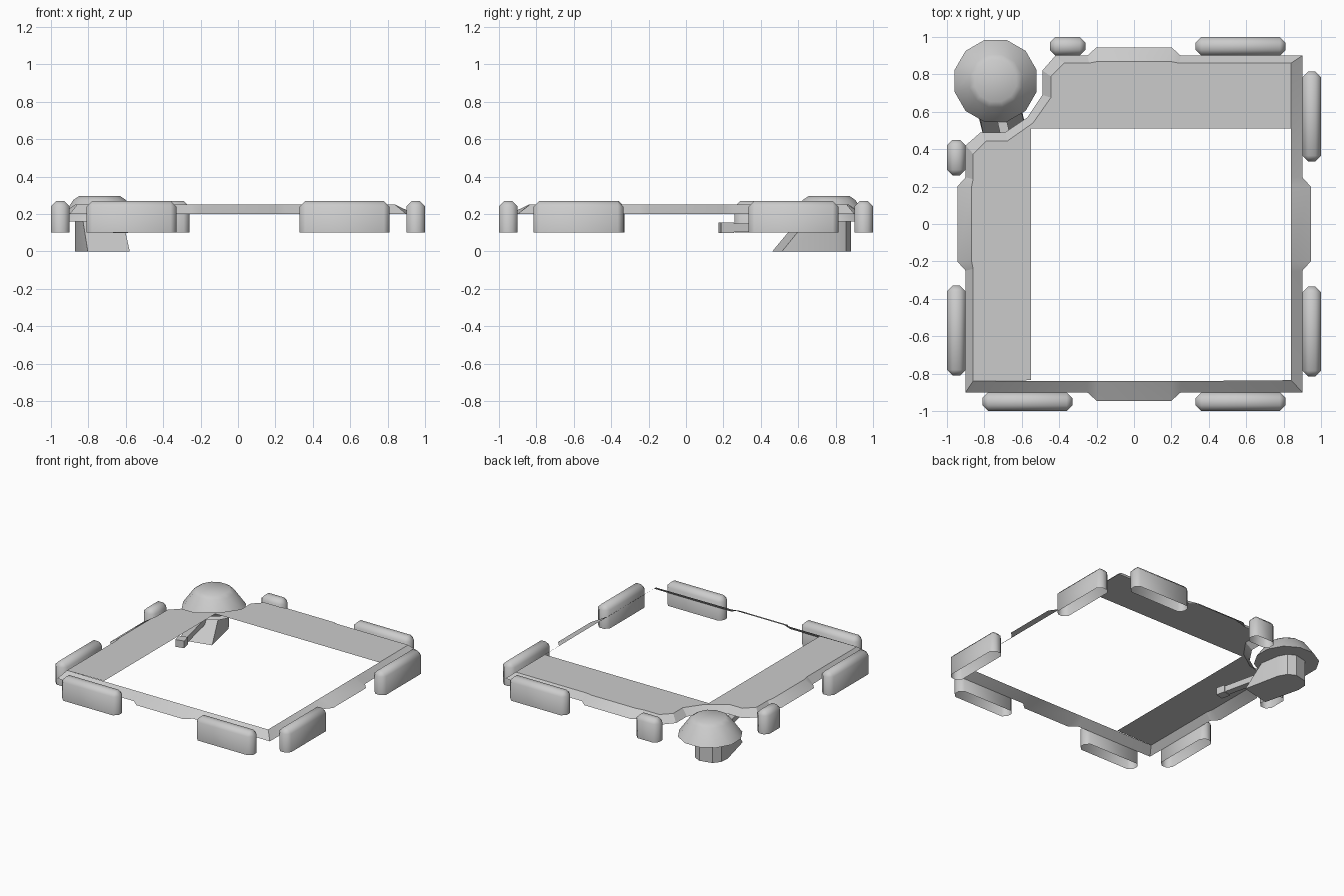
import bpy, bmesh, math
from mathutils import Matrix, Vector

if "Cube" in bpy.data.objects:
    bpy.data.objects.remove(bpy.data.objects["Cube"])


def finish(bm, name, smooth=None, matrix=None):
    bmesh.ops.recalc_face_normals(bm, faces=bm.faces)
    me = bpy.data.meshes.new(name)
    bm.to_mesh(me)
    bm.free()
    ob = bpy.data.objects.new(name, me)
    bpy.context.collection.objects.link(ob)
    if matrix:
        ob.matrix_world = matrix
    if smooth:
        bpy.ops.object.select_all(action='DESELECT')
        ob.select_set(True)
        bpy.context.view_layer.objects.active = ob
        bpy.ops.object.shade_smooth_by_angle(angle=math.radians(smooth))
    return ob


# Frame: half outline (back and right), mirrored over the diagonal
outer = [(-.57, .57), (-.49, .69), (-.49, .82), (-.42, .9), (-.25, .9), (-.2, .945), (.2, .945),
         (.25, .9), (.9, .9), (.9, .25), (.945, .2), (.945, -.2), (.9, -.25), (.9, -.9)]
fold = [(-.54, .54), (-.445, .675), (-.445, .79), (-.375, .86), (-.24, .86), (-.19, .87), (.19, .87),
        (.24, .86), (.84, .86), (.84, .25), (.84, .2), (.84, -.2), (.84, -.25), (.84, -.835)]


def mirrored(pts):
    return pts + [(-y, -x) for x, y in reversed(pts[1:-1])]


bm = bmesh.new()
vo = [bm.verts.new((x, y, .2)) for x, y in mirrored(outer)]
vi = [bm.verts.new((x, y, .25)) for x, y in mirrored(fold)]
n = len(vo)
for i in range(n):
    j = (i + 1) % n
    bm.faces.new((vo[i], vo[j], vi[j], vi[i]))
# wide flat L-shaped deck along the back and left
hole = [bm.verts.new((x, y, .25)) for x, y in [(.84, .51), (-.55, .51), (-.55, -.835)]]
bm.faces.new((vi[1:9] + hole[:2] + [vi[0]]))
bm.faces.new([vi[0], hole[1], hole[2]] + vi[n - 8:])
finish(bm, "frame", 20)


# Edge pads: open-bottomed rounded boxes
def pad(name, x, y, length, along_x):
    sx, sy = (length, .1) if along_x else (.1, length)
    bm = bmesh.new()
    bmesh.ops.create_cube(bm, size=1, matrix=Matrix.Translation((x, y, .185)) @ Matrix.Diagonal((sx, sy, .17, 1)))
    bm.normal_update()
    bmesh.ops.delete(bm, geom=[f for f in bm.faces if f.normal.z < -.9], context='FACES')
    bmesh.ops.bevel(bm, geom=[e for e in bm.edges if not e.is_boundary], offset=.03,
                    segments=1, affect='EDGES')
    finish(bm, name, 60)


for s in (-1, 1):
    pad("front_pad", s * .57, -.95, .48, True)
    pad("right_pad", .95, s * .575, .48, False)
pad("back_pad", .57, .95, .48, True)
pad("left_pad", -.95, -.57, .48, False)
pad("small_back_pad", -.355, .95, .19, True)
pad("small_left_pad", -.95, .355, .19, False)

# Corner mushroom: local -y points forward, turned toward the opening
M = Matrix.Translation((-.755, .765, 0)) @ Matrix.Rotation(math.radians(13), 4, 'Z')

# Domed cap, a 12-sided lathe
bm = bmesh.new()
rings = [[bm.verts.new((r * math.cos(math.tau * (k + .5) / 12), r * math.sin(math.tau * (k + .5) / 12), z))
          for k in range(12)] for r, z in [(.12, .16), (.227, .16), (.145, .275), (.115, .295)]]
for a, b in zip(rings, rings[1:]):
    for k in range(12):
        bm.faces.new((a[k], a[k - 1], b[k - 1], b[k]))
bm.faces.new(rings[-1])
bm.faces.new(rings[0])
finish(bm, "cap", 35, Matrix.Translation((-.74, .765, 0)))

# Stem with rounded back and sloping front
bm = bmesh.new()
back = [(.12, 0), (.10, .07), (.05, .11), (-.05, .11), (-.10, .07), (-.12, 0)]
low = [bm.verts.new((x, y, 0)) for x, y in back + [(-.115, -.285), (.115, -.285)]]
top = [bm.verts.new((x, y, .16)) for x, y in back + [(-.11, -.15), (.11, -.15)]]
for k in range(8):
    bm.faces.new((low[k - 1], low[k], top[k], top[k - 1]))
bm.faces.new(low)
bm.faces.new(top)
finish(bm, "stem", 35, M)

# Barrel and thicker muzzle
for name, y0, y1, w, h in [("barrel", -.54, -.1, .05, .045), ("muzzle", -.6, -.53, .065, .055)]:
    bm = bmesh.new()
    bmesh.ops.create_cube(bm, size=1, matrix=Matrix.Translation((0, (y0 + y1) / 2, .127))
                          @ Matrix.Diagonal((w, y1 - y0, h, 1)))
    finish(bm, name, None, M)
